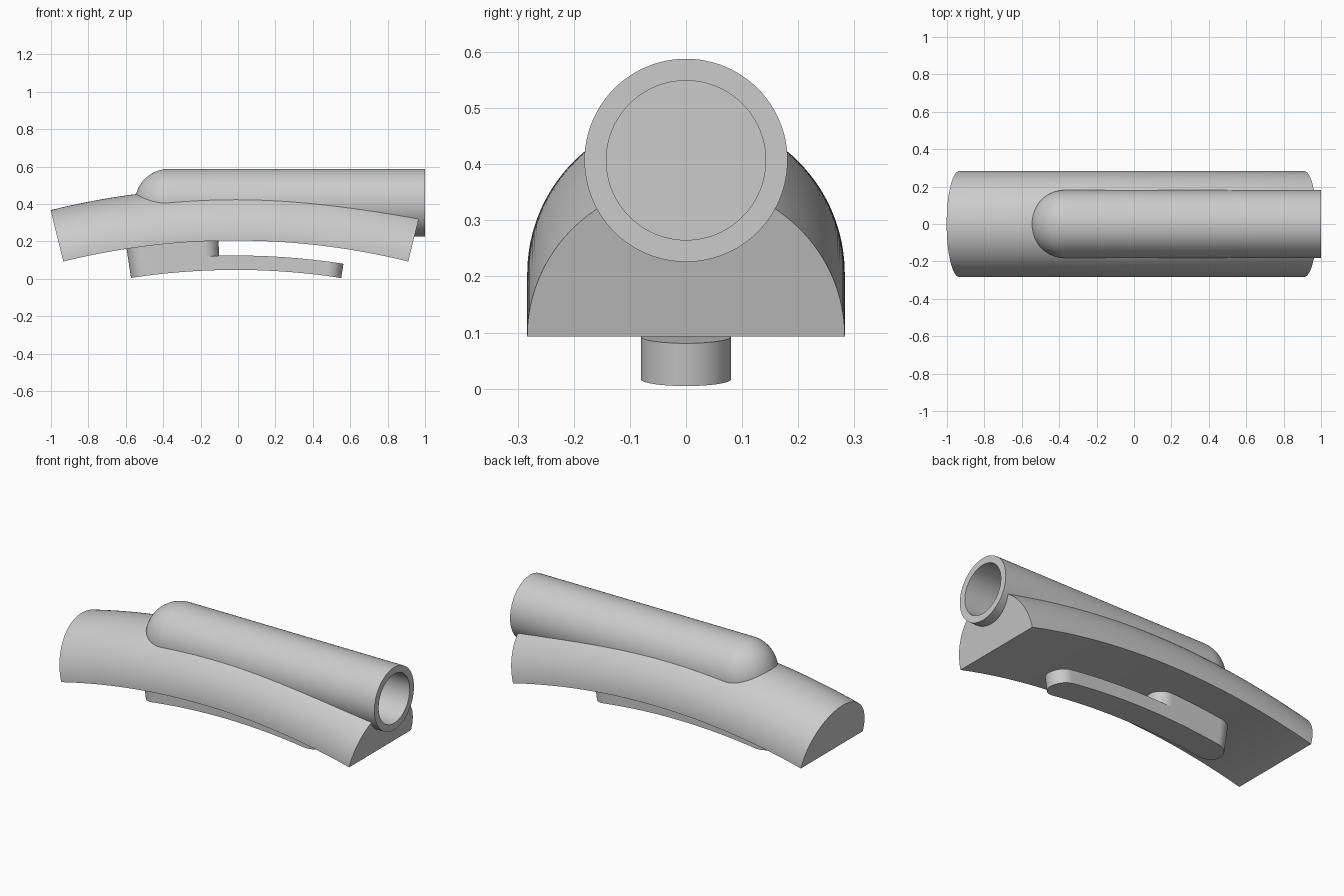
import bpy, bmesh
from math import pi, sin, cos, asin, radians
from mathutils import Matrix

if "Cube" in bpy.data.objects:
    bpy.data.objects.remove(bpy.data.objects["Cube"], do_unlink=True)

# Shared bend of the curved parts
MID_X, ARC_Z, ARC_R = -0.012, -3.645, 3.85

grey = bpy.data.materials.new("light grey")
grey.use_nodes = True
colour = (0.6, 0.6, 0.6, 1)
grey.diffuse_color = colour
grey.node_tree.nodes["Principled BSDF"].inputs["Base Color"].default_value = colour


def make(name, bm):
    bmesh.ops.remove_doubles(bm, verts=bm.verts, dist=1e-5)
    bmesh.ops.recalc_face_normals(bm, faces=bm.faces)
    mesh = bpy.data.meshes.new(name)
    bm.to_mesh(mesh)
    bm.free()
    mesh.materials.append(grey)
    obj = bpy.data.objects.new(name, mesh)
    bpy.context.collection.objects.link(obj)
    return obj


def shade(obj):
    bpy.ops.object.select_all(action="DESELECT")
    obj.select_set(True)
    bpy.context.view_layer.objects.active = obj
    bpy.ops.object.shade_smooth_by_angle(angle=radians(30))


def sweep(name, stations):
    """Skin (angle, [(y, radius), ...]) sections around the bend centre."""
    bm = bmesh.new()
    rings = [[bm.verts.new((MID_X + r * sin(a), y, ARC_Z + r * cos(a))) for y, r in section]
             for a, section in stations]
    n = len(rings[0])
    for one, two in zip(rings, rings[1:]):
        for i in range(n):
            j = (i + 1) % n
            bm.faces.new((one[i], one[j], two[j], two[i]))
    bm.faces.new(rings[0])
    bm.faces.new(rings[-1])
    return make(name, bm)


def lathe(name, profile, steps=96):
    """Spin an (x, radius) profile about the tube axis."""
    bm = bmesh.new()
    verts = [bm.verts.new((x, 0, r)) for x, r in profile]
    edges = [bm.edges.new(pair) for pair in zip(verts, verts[1:])]
    bmesh.ops.spin(bm, geom=verts + edges, cent=(0, 0, 0), axis=(1, 0, 0),
                   angle=2 * pi, steps=steps, use_duplicate=False)
    bmesh.ops.transform(bm, matrix=Matrix.Translation((0, 0, 0.407)), verts=bm.verts)
    return make(name, bm)


def dome(radius, x, steps=24):
    return [(x - radius * cos(t * pi / 2 / steps), radius * sin(t * pi / 2 / steps))
            for t in range(steps + 1)]


def rounded_bar(name, x0, x1, low, high, half=0.08, steps=16):
    """Bent bar with half-round ends in plan."""
    curve = [t * pi / 2 / steps for t in range(steps + 1)]
    plan = [(x0 + half * (1 - cos(t)), half * sin(t)) for t in curve]
    a, b = x0 + half, x1 - half
    plan += [(a + (b - a) * t / 24, half) for t in range(1, 24)]
    plan += [(x1 - half * (1 - cos(t)), half * sin(t)) for t in reversed(curve)]
    stations = []
    for x, w in plan:
        w = max(w, 0.0005)
        angle = asin((x - MID_X) / low)
        stations.append((angle, [(-w, low), (w, low), (w, high), (-w, high)]))
    return sweep(name, stations)


# Bent half-round body
section = [(0.283 * cos(pi * i / 64), ARC_R + 0.283 * sin(pi * i / 64)) for i in range(65)]
end = asin(0.922 / ARC_R)
body = sweep("curved_body", [(end * (i / 32 - 1), section) for i in range(65)])

# Clear the body out of the tube, inside the tube wall
cutter = lathe("tube_cutter", dome(0.165, -0.37) + [(1.1, 0.165), (1.1, 0)])
cutter.hide_render = True
cut = body.modifiers.new("tube_clearance", "BOOLEAN")
cut.operation, cut.solver, cut.object = "DIFFERENCE", "EXACT", cutter
bpy.context.view_layer.objects.active = body
bpy.ops.object.modifier_apply(modifier=cut.name)
bpy.data.objects.remove(cutter, do_unlink=True)

# Hollow tube with a domed closed end
tube = lathe("hollow_tube", dome(0.181, -0.37)
             + [(1, 0.181), (1, 0.142), (-0.37, 0.142), (-0.37, 0)])

# Lower bar and the mount joining it to the body
bar = rounded_bar("lower_bar", -0.572, 0.552, 3.693, 3.77)
mount = rounded_bar("bar_mount", -0.572, -0.1, 3.694, 3.87)

for part in (body, tube, bar, mount):
    shade(part)
